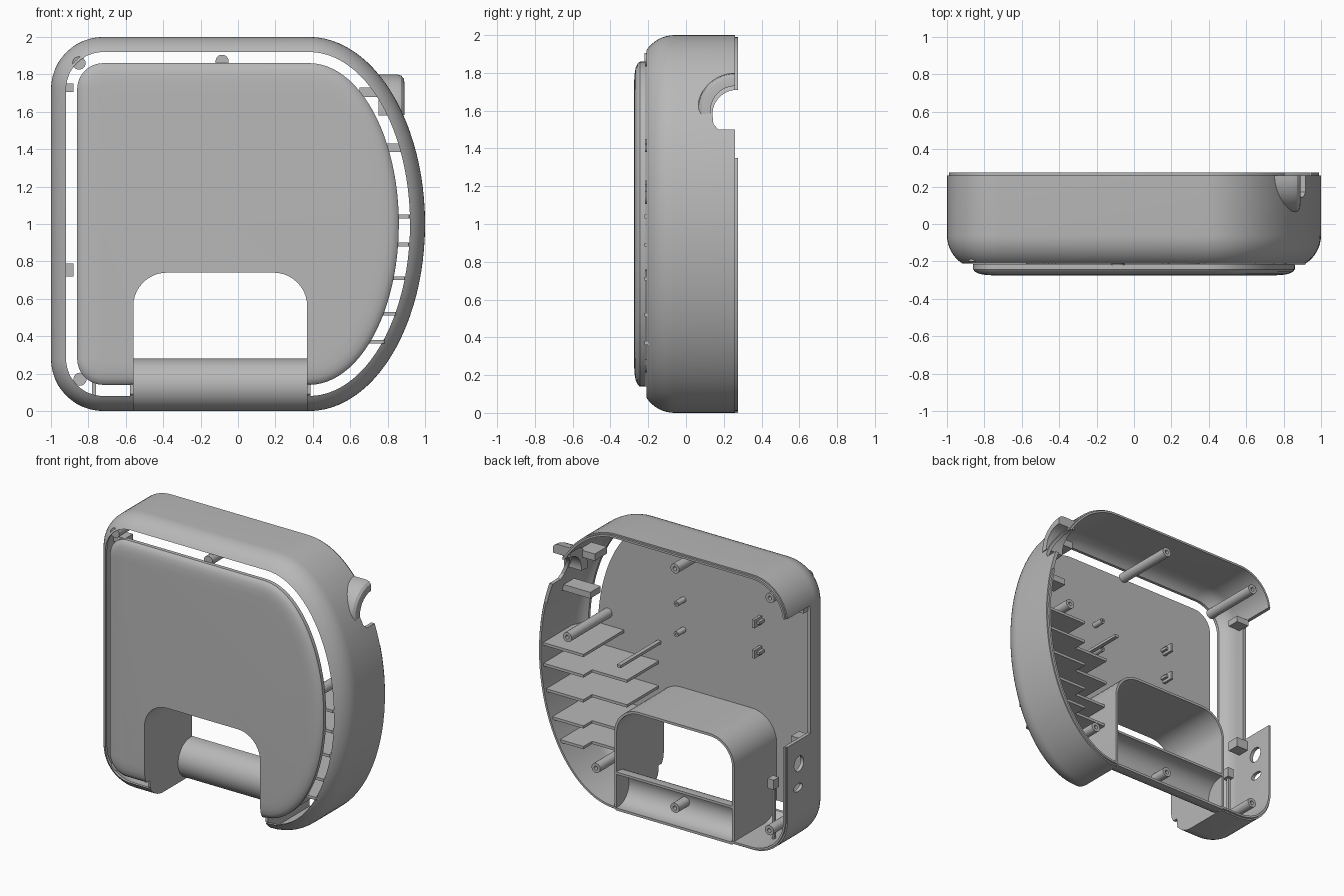
import bpy, bmesh, math
from mathutils import Vector

if "Cube" in bpy.data.objects:
    bpy.data.objects.remove(bpy.data.objects["Cube"])

grey = bpy.data.materials.new("light_grey")
grey.diffuse_color = (0.48, 0.48, 0.48, 1)
grey.use_nodes = True
grey.node_tree.nodes["Principled BSDF"].inputs["Base Color"].default_value = grey.diffuse_color


def loft(name, rings, loop_rings=False, caps=True, material=True):
    """Skin a list of equal closed rings into one solid."""
    bm = bmesh.new()
    vs = [[bm.verts.new(p) for p in r] for r in rings]
    n, m = len(rings[0]), len(rings)
    for i in range(m if loop_rings else m - 1):
        a, b = vs[i], vs[(i + 1) % m]
        for j in range(n):
            k = (j + 1) % n
            bm.faces.new((a[j], a[k], b[k], b[j]))
    if caps and not loop_rings:
        bm.faces.new(vs[0])
        bm.faces.new(vs[-1])
    bmesh.ops.recalc_face_normals(bm, faces=bm.faces)
    me = bpy.data.meshes.new(name)
    bm.to_mesh(me)
    bm.free()
    ob = bpy.data.objects.new(name, me)
    bpy.context.collection.objects.link(ob)
    if material:
        me.materials.append(grey)
    return ob


def prism(name, pts, axis, a, b, material=True):
    """Extrude a 2D polygon along an axis; pts hold the other two coordinates in order."""
    def place(p, t):
        q = list(p)
        q.insert("xyz".index(axis), t)
        return Vector(q)
    return loft(name, [[place(p, t) for p in pts] for t in (a, b)], material=material)


def box(name, x, y, z, material=True):
    return prism(name, [(x[0], y[0]), (x[1], y[0]), (x[1], y[1]), (x[0], y[1])],
                 "z", z[0], z[1], material)


def arc(cx, cy, rx, ry, a0, a1, n):
    return [(cx + rx * math.cos(math.radians(a0 + (a1 - a0) * i / n)),
             cy + ry * math.sin(math.radians(a0 + (a1 - a0) * i / n))) for i in range(n + 1)]


def outline(d):
    """Body silhouette (x, z) inset by d: rounded left corners, elliptical right side."""
    r = 0.28 - d
    return (arc(0.38, 1, 0.62 - d, 1 - d, -90, 90, 48)
            + arc(-0.72, 1.72, r, r, 90, 180, 12)
            + arc(-0.72, 0.28, r, r, 180, 270, 12))


def ring(d, y):
    return [(x, y, z) for x, z in outline(d)]


def activate(ob):
    bpy.ops.object.select_all(action="DESELECT")
    ob.select_set(True)
    bpy.context.view_layer.objects.active = ob


def cut(ob, cutter):
    mod = ob.modifiers.new("cut", "BOOLEAN")
    mod.operation, mod.solver, mod.object = "DIFFERENCE", "EXACT", cutter
    activate(ob)
    bpy.ops.object.modifier_apply(modifier=mod.name)
    cutter.hide_render = True
    bpy.data.objects.remove(cutter)


def arch(o, z0):
    """Handle opening outline (x, z), grown outward by o."""
    return ([(0.37 + o, z0)] + arc(0.19, 0.56, 0.18 + o, 0.18 + o, 0, 90, 10)
            + arc(-0.38, 0.56, 0.18 + o, 0.18 + o, 90, 180, 10) + [(-0.56 - o, z0)])


# Outer wall with rounded front rim and a stepped lip at the back
profile = [(0.025, 0.275), (0.01, 0.275), (0.01, 0.26), (0, 0.26)]
for t in range(9):
    a = math.radians(56.4 * t / 8)
    profile.append((0.18 - 0.18 * math.cos(a), -0.06 - 0.18 * math.sin(a)))
for t in range(8, -1, -1):
    a = math.radians(56.4 * t / 8)
    profile.append((0.18 - 0.155 * math.cos(a) - 0.014 * t / 8, -0.06 - 0.155 * math.sin(a)))
shell = loft("outer_wall", [ring(d, y) for d, y in profile], loop_rings=True)
cut(shell, box("handle_cutter", (-0.56, 0.37), (-0.5, 0.5), (-0.2, 0.5), False))
cut(shell, box("side_opening_cutter", (-1.1, -0.9), (0.0, 0.5), (0.82, 1.75), False))
cut(shell, prism("round_port_cutter", arc(0.13, 0.65, 0.055, 0.055, 0, 345, 23), "x", -1.1, -0.9, False))
cut(shell, prism("oval_port_cutter", arc(0.14, 0.48, 0.05, 0.028, 0, 345, 23), "x", -1.1, -0.9, False))
notch = [(0.4, 1.5), (0.17, 1.5), (0.145, 1.53)] + arc(0.27, 1.58, 0.13, 0.13, 180, 90, 12) + [(0.4, 1.71)]
cut(shell, prism("cable_cutter", notch, "x", 0.6, 1.1, False))
cut(shell, box("lip_cutter", (0.7, 1.1), (0.26, 0.4), (1.35, 1.6), False))

# Cable hood over the notch on the right side
hood_profile = [(0.75, 0.13), (0.75, 0.2), (0.85, 0.2), (0.872, 0.194), (0.886, 0.178), (0.89, 0.155), (0.89, 0.13)]
hood = loft("cable_hood", [[(x, 0.26 + r * math.cos(a), 1.6 + r * math.sin(a)) for x, r in hood_profile]
                           for a in [math.radians(90 + 6 * i) for i in range(17)]])

# Front panel with softened edge and handle cut-out
panel = loft("front_panel", [ring(d, y) for d, y in
                             [(0.14, -0.215), (0.14, -0.243), (0.15, -0.256), (0.175, -0.267),
                              (0.21, -0.273), (0.26, -0.275)]])
cut(panel, prism("panel_cutter", arch(0, -0.2), "y", -0.5, 0.5, False))

# Handle tunnel: arch sheet plus lower cheeks following the rim
tunnel = prism("handle_tunnel", arch(0, 0.14) + arch(0.018, 0.14)[::-1], "y", -0.25, 0.27)
cheek = [(-0.21, 0.15), (-0.21, 0.09), (-0.15, 0.035), (-0.06, 0.005), (0.27, 0.005), (0.27, 0.15)]
for side, x in (("left", -0.578), ("right", 0.37)):
    prism("tunnel_cheek_" + side, cheek, "x", x, x + 0.018)

# Handle bar: half-round sheet open to the back
bar = ([(0.275, 0.0)] + arc(0.25, 0.14, 0.14, 0.14, 270, 90, 24) + [(0.275, 0.28), (0.275, 0.262)]
       + arc(0.25, 0.14, 0.122, 0.122, 90, 270, 24) + [(0.275, 0.018)])
prism("handle_bar", bar, "x", -0.565, 0.375)


# Screw posts with bored ends
def post(name, x, z, y0, y1, r=0.035, bore=0.014):
    loft(name, [[(px, y, pz) for px, pz in arc(x, z, q, q, 0, 345, 23)]
                for q, y in ((r, y0), (r, y1), (bore, y1), (bore, y1 - 0.06))])


for i, (x, z, y0) in enumerate([(-0.85, 1.86, -0.2), (-0.085, 1.87, -0.22), (0.78, 1.14, -0.22),
                                (0.55, 0.25, -0.22), (-0.085, 0.13, 0.12), (-0.845, 0.17, -0.2)]):
    post(f"screw_post_{i}", x, z, y0, 0.25)

# Small mounting studs and clips behind the panel
for i, z in enumerate((1.18, 1.40)):
    post(f"stud_{i}", 0.17, z, -0.22, -0.13, 0.02, 0.008)
    box(f"board_clip_{i}", (-0.48, -0.42), (-0.22, -0.16), (z + 0.01, z + 0.03))
    box(f"board_clip_post_{i}", (-0.46, -0.44), (-0.22, -0.13), (z - 0.01, z + 0.05))

# Stepped shelves on the right side
for i, z in enumerate((1.04, 0.89, 0.71, 0.52, 0.37)):
    xw = 0.38 + 0.605 * math.sqrt(1 - (z - 1) ** 2)
    pts = [(xw - 0.07, -0.22), (xw - 0.04, -0.15), (xw, -0.06), (xw, 0.25), (0.65, 0.25)]
    pts += [(0.65, -0.22)] if i == 0 else [(0.65, 0.15), (0.37, 0.15), (0.37, -0.22)]
    prism(f"shelf_{i}", pts, "z", z - 0.01, z + 0.01)
box("shelf_strip", (0.35, 0.38), (-0.22, 0.25), (1.03, 1.05))

# Cable retaining blocks on the right side
box("cable_block_top", (0.65, 0.80), (-0.02, 0.12), (1.68, 1.73))
box("cable_block_bottom", (0.70, 0.93), (-0.02, 0.10), (1.385, 1.43))

# Left side blocks beside the opening, and a small lever clip
box("side_block_top", (-0.98, -0.88), (-0.04, 0.05), (1.705, 1.75))
box("side_block_bottom", (-0.98, -0.88), (-0.04, 0.05), (0.72, 0.79))
box("lever_rod", (-0.78, -0.76), (0.08, 0.10), (0.02, 0.42))
box("lever_clip", (-0.79, -0.74), (0.06, 0.12), (0.40, 0.47))

for ob in list(bpy.context.scene.objects):
    activate(ob)
    bpy.ops.object.shade_smooth_by_angle(angle=math.radians(30))
